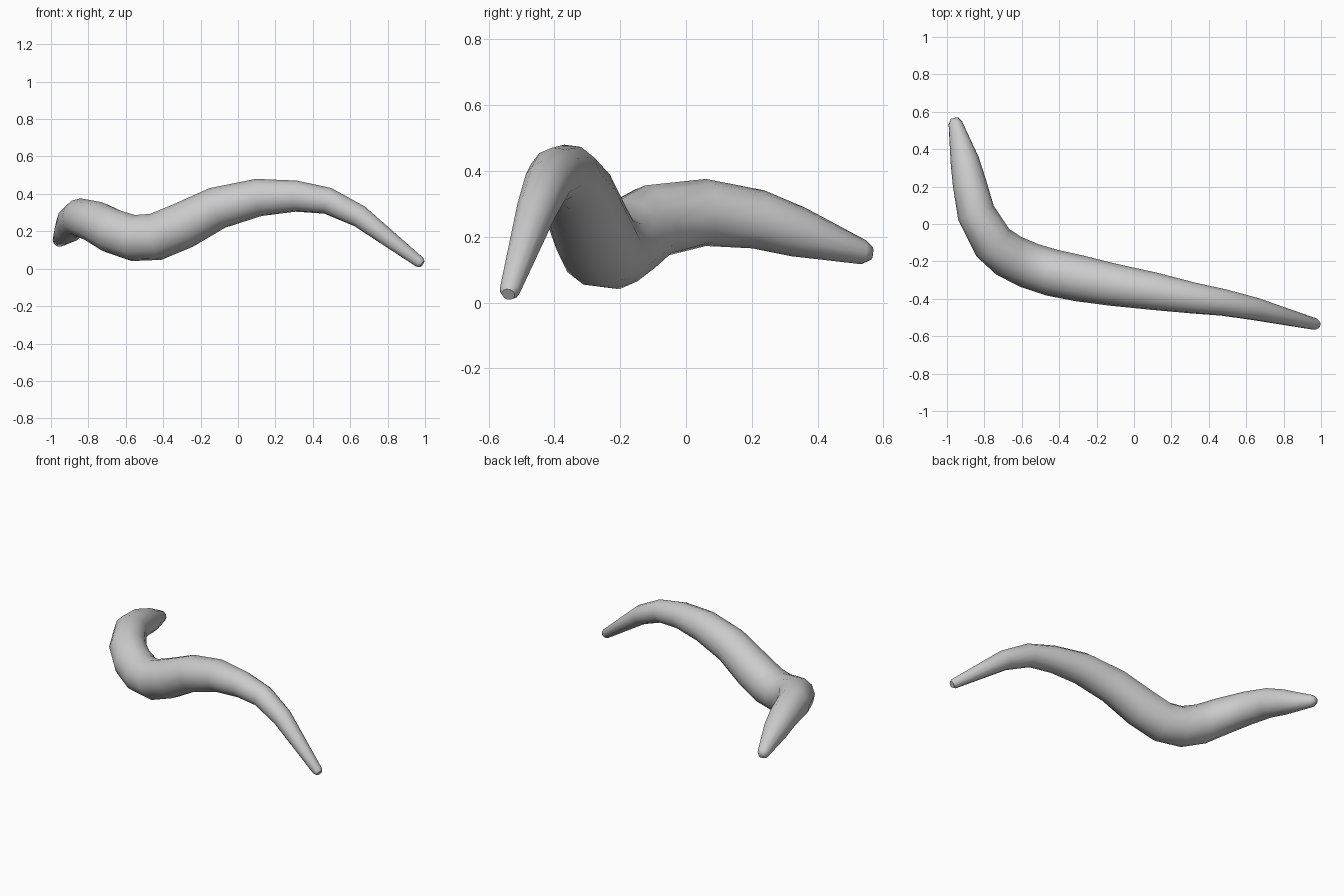
import bpy
import bmesh
import math
from mathutils import Vector

cube = bpy.data.objects.get("Cube")
if cube:
    bpy.data.objects.remove(cube, do_unlink=True)

SIDES = 12

# Spine of the body: x, y, z, radius
spine = [
    (-0.96, 0.565, 0.15, 0.02), (-0.955, 0.54, 0.153, 0.037),
    (-0.905, 0.34, 0.215, 0.077), (-0.88, 0.22, 0.253, 0.09),
    (-0.845, 0.06, 0.274, 0.102), (-0.755, -0.10, 0.247, 0.114),
    (-0.67, -0.17, 0.20, 0.121), (-0.56, -0.222, 0.164, 0.125),
    (-0.44, -0.26, 0.17, 0.127), (-0.295, -0.29, 0.23, 0.125),
    (-0.11, -0.325, 0.325, 0.114), (0.11, -0.36, 0.381, 0.101),
    (0.31, -0.395, 0.388, 0.084), (0.48, -0.42, 0.363, 0.072),
    (0.65, -0.455, 0.28, 0.061), (0.97, -0.536, 0.036, 0.031),
    (0.985, -0.54, 0.025, 0.02),
]


def sweep(bm, points):
    """Skin a round tube along the points, closing both ends."""
    centres = [Vector(p[:3]) for p in points]
    up = Vector((0, 0, 1))
    rings = []
    for i, c in enumerate(centres):
        # Tangent bisects the neighbouring segments
        tangent = Vector()
        if i > 0:
            tangent += (c - centres[i - 1]).normalized()
        if i < len(centres) - 1:
            tangent += (centres[i + 1] - c).normalized()
        tangent.normalize()
        up = (up - tangent * up.dot(tangent)).normalized()
        side = tangent.cross(up)
        ring = []
        for k in range(SIDES):
            a = math.tau * k / SIDES
            ring.append(bm.verts.new(c + (side * math.cos(a) + up * math.sin(a)) * points[i][3]))
        rings.append(ring)
    for a, b in zip(rings, rings[1:]):
        for k in range(SIDES):
            n = (k + 1) % SIDES
            bm.faces.new((a[k], a[n], b[n], b[k]))
    bm.faces.new(rings[0])
    bm.faces.new(rings[-1])
    bmesh.ops.recalc_face_normals(bm, faces=bm.faces)


# Single grey colour
grey = bpy.data.materials.new("plain grey")
grey.use_nodes = True
colour = (0.6, 0.6, 0.6, 1)
grey.diffuse_color = colour
grey.node_tree.nodes["Principled BSDF"].inputs["Base Color"].default_value = colour

# Tapered, winding body
mesh = bpy.data.meshes.new("body")
bm = bmesh.new()
sweep(bm, spine)
bm.to_mesh(mesh)
bm.free()
mesh.materials.append(grey)
body = bpy.data.objects.new("body", mesh)
bpy.context.collection.objects.link(body)

bpy.ops.object.select_all(action="DESELECT")
body.select_set(True)
bpy.context.view_layer.objects.active = body
bpy.ops.object.shade_smooth_by_angle(angle=math.radians(60))
